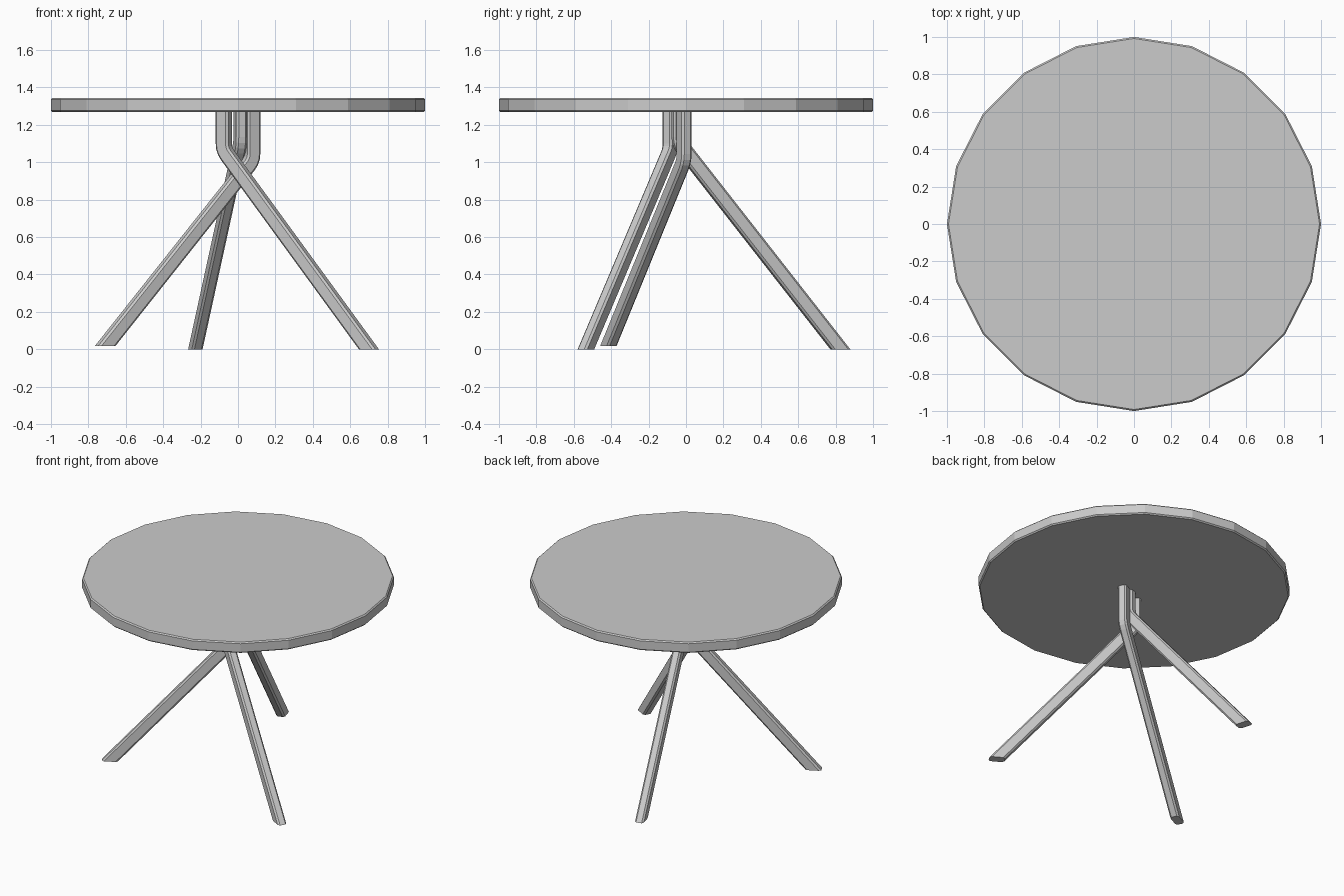
import bpy, bmesh, math
from mathutils import Vector

if "Cube" in bpy.data.objects:
    bpy.data.objects.remove(bpy.data.objects["Cube"])

W, D, C = 0.06, 0.078, 0.011   # leg bar width, depth, corner chamfer
TOP_Z = 1.268


def finish(name, bm):
    bmesh.ops.recalc_face_normals(bm, faces=bm.faces)
    me = bpy.data.meshes.new(name)
    bm.to_mesh(me)
    bm.free()
    ob = bpy.data.objects.new(name, me)
    bpy.context.collection.objects.link(ob)
    return ob


# Round 20-sided table top with a thin chamfer on both rims
bm = bmesh.new()
bmesh.ops.create_cone(bm, cap_ends=True, segments=20, radius1=1, radius2=1, depth=0.076)
bmesh.ops.translate(bm, verts=bm.verts, vec=(0, 0, TOP_Z + 0.038))
rims = [e for e in bm.edges if abs(e.verts[0].co.z - e.verts[1].co.z) < 1e-4]
bmesh.ops.bevel(bm, geom=rims, offset=0.008, segments=1, affect='EDGES')
finish("table_top", bm)


def bent_leg(name, head, foot, bend_z, foot_z):
    """Chamfered bar: vertical post, short rounded bend, slanted leg cut level at the floor."""
    head, foot = Vector(head), Vector(foot)
    run = (foot - head).length
    out = (foot - head).normalized()
    side = Vector((-out.y, out.x))
    # path in the leg's own plane: x = outward, y = height
    bend, end = Vector((0, bend_z)), Vector((run, foot_z))
    slant = (end - bend).normalized()
    tilt = math.atan2(slant.x, -slant.y)
    a, b = bend + Vector((0, 0.035)), bend + slant * 0.035
    rings = [(Vector((0, TOP_Z + 0.005)), Vector((1, 0)))]
    for i in range(4):
        t = i / 3
        p = a * (1 - t) ** 2 + bend * 2 * t * (1 - t) + b * t * t
        rings.append((p, Vector((math.cos(tilt * t), math.sin(tilt * t)))))
    rings.append((end, Vector((1 / math.cos(tilt), 0))))
    # chamfered rectangle section
    w, d = W / 2, D / 2
    section = [(d, w - C), (d - C, w), (C - d, w), (-d, w - C),
               (-d, C - w), (C - d, -w), (d - C, -w), (d, C - w)]
    bm = bmesh.new()
    loops = []
    for p, n in rings:
        loop = []
        for u, v in section:
            q = p + n * u
            xy = head + out * q.x + side * v
            loop.append(bm.verts.new((xy.x, xy.y, q.y)))
        loops.append(loop)
    for r, s in zip(loops, loops[1:]):
        for i in range(8):
            j = (i + 1) % 8
            bm.faces.new((r[i], r[j], s[j], s[i]))
    bm.faces.new(loops[0])
    bm.faces.new(loops[-1])
    return finish(name, bm)


# Three crossing legs
bent_leg("right_leg", (-0.076, -0.085), (0.70, -0.535), 1.065, 0.0)
bent_leg("left_leg", (0.076, -0.01), (-0.71, -0.415), 1.01, 0.018)
bent_leg("back_leg", (0.012, -0.035), (-0.228, 0.825), 1.10, 0.0)
